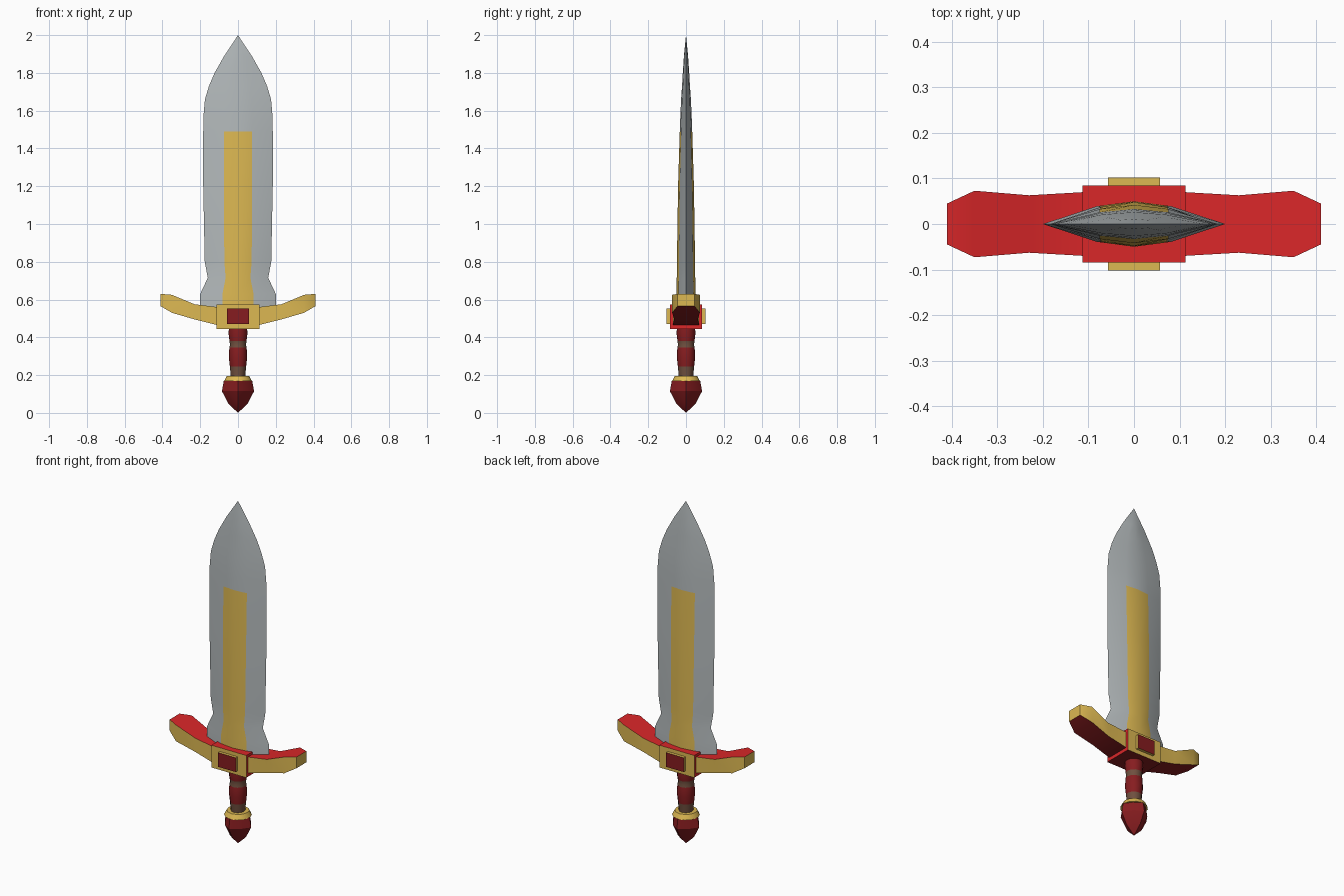
import bpy, bmesh
from math import cos, sin, pi, radians

cube = bpy.data.objects.get("Cube")
if cube:
    bpy.data.objects.remove(cube)


def material(name, rgb):
    m = bpy.data.materials.new(name)
    m.use_nodes = True
    m.diffuse_color = (*rgb, 1)
    m.node_tree.nodes["Principled BSDF"].inputs["Base Color"].default_value = (*rgb, 1)
    return m


STEEL = material("steel", (0.45, 0.485, 0.495))
GOLD = material("gold", (0.72, 0.48, 0.085))
RED = material("bright red", (0.70, 0.02, 0.022))
DARK_RED = material("dark red", (0.24, 0.012, 0.014))
BROWN = material("brown leather", (0.16, 0.08, 0.05))


def loft(name, rings, mats, rule, smooth=30):
    """Skin a list of equal-sized closed rings, cap the ends, colour faces by rule."""
    bm = bmesh.new()
    loops = [[bm.verts.new(p) for p in ring] for ring in rings]
    n = len(loops[0])
    for a, b in zip(loops, loops[1:]):
        for i in range(n):
            j = (i + 1) % n
            bm.faces.new((a[i], a[j], b[j], b[i]))
    bm.faces.new(loops[0])
    bm.faces.new(loops[-1])
    bmesh.ops.remove_doubles(bm, verts=bm.verts, dist=0.0005)
    bmesh.ops.recalc_face_normals(bm, faces=bm.faces)
    bm.normal_update()
    for f in bm.faces:
        f.material_index = rule(f.calc_center_median(), f.normal)
    mesh = bpy.data.meshes.new(name)
    bm.to_mesh(mesh)
    bm.free()
    for m in mats:
        mesh.materials.append(m)
    ob = bpy.data.objects.new(name, mesh)
    bpy.context.collection.objects.link(ob)
    bpy.ops.object.select_all(action="DESELECT")
    bpy.context.view_layer.objects.active = ob
    ob.select_set(True)
    bpy.ops.object.shade_smooth_by_angle(angle=radians(smooth))


def box(name, hx, hy, z0, z1, mats, rule):
    rings = [[(-hx, -hy, z), (hx, -hy, z), (hx, hy, z), (-hx, hy, z)] for z in (z0, z1)]
    loft(name, rings, mats, rule)


def turned(name, profile, sides, mats, rule, smooth, odd_scale=1.0):
    """Turn a (radius, height) profile; odd_scale pulls in every other corner."""
    rings = []
    for r, z in profile:
        radii = [r * (odd_scale if i % 2 else 1) for i in range(sides)]
        rings.append([(q * cos(2 * pi * i / sides), q * sin(2 * pi * i / sides), z)
                      for i, q in enumerate(radii)])
    loft(name, rings, mats, rule, smooth)


# Blade: lens section (height, half width, half thickness) with a flush gold stripe
sections = [(0.54, 0.20, 0.05), (0.63, 0.20, 0.05), (0.715, 0.16, 0.049),
            (0.80, 0.176, 0.048), (1.20, 0.184, 0.042), (1.49, 0.184, 0.033),
            (1.57, 0.183, 0.03), (1.66, 0.175, 0.026), (1.73, 0.154, 0.021),
            (1.80, 0.124, 0.017), (1.89, 0.073, 0.011), (2.0, 0.0, 0.0)]
lens = [(-1, 0), (-0.41, -0.78), (0, -1), (0.41, -0.78),
        (1, 0), (0.41, 0.78), (0, 1), (-0.41, 0.78)]
half_width = 0.06
loft("blade", [[(u * w, v * t, z) for u, v in lens] for z, w, t in sections],
     [STEEL, GOLD], lambda c, n: int(abs(c.x) < half_width and c.z < 1.49))


def guard_colour(c, n):
    """Gold front, back and tips; dark red underneath; bright red elsewhere."""
    if abs(n.y) > 0.5 or (abs(n.x) > 0.7 and abs(c.x) > 0.2):
        return 1
    return 2 if n.z < -0.5 else 0


# Crossguard arms: (x, half depth, bottom, top), mirrored to both sides
arm = [(0.11, 0.07, 0.465, 0.56), (0.23, 0.063, 0.495, 0.575),
       (0.35, 0.073, 0.53, 0.625), (0.41, 0.045, 0.565, 0.63)]
both = [(-x, d, b, t) for x, d, b, t in reversed(arm)] + arm
loft("crossguard_arms",
     [[(x, -d, b), (x, d, b), (x, d, t), (x, -d, t)] for x, d, b, t in both],
     [RED, GOLD, DARK_RED], guard_colour)

# Guard block and the jewel plate running through it
box("guard_block", 0.113, 0.085, 0.445, 0.575, [RED, GOLD, DARK_RED], guard_colour)
box("guard_jewel", 0.057, 0.102, 0.47, 0.553, [GOLD, DARK_RED],
    lambda c, n: int(abs(n.y) > 0.5))

# Wrapped grip with two leather bands
grip = [(0.038, 0.19), (0.043, 0.245), (0.048, 0.29), (0.046, 0.345),
        (0.042, 0.36), (0.045, 0.38), (0.05, 0.42), (0.048, 0.45)]
turned("grip", grip, 12, [DARK_RED, BROWN],
       lambda c, n: int(c.z < 0.245 or 0.345 < c.z < 0.38), 50)

# Gold collar and pointed, four-cornered pommel
turned("pommel_collar", [(0.06, 0.195), (0.074, 0.168)], 12, [GOLD], lambda c, n: 0, 50)
turned("pommel", [(0.075, 0.17), (0.085, 0.115), (0.052, 0.05), (0.0, 0.0)], 8,
       [DARK_RED], lambda c, n: 0, 30, 0.83)
